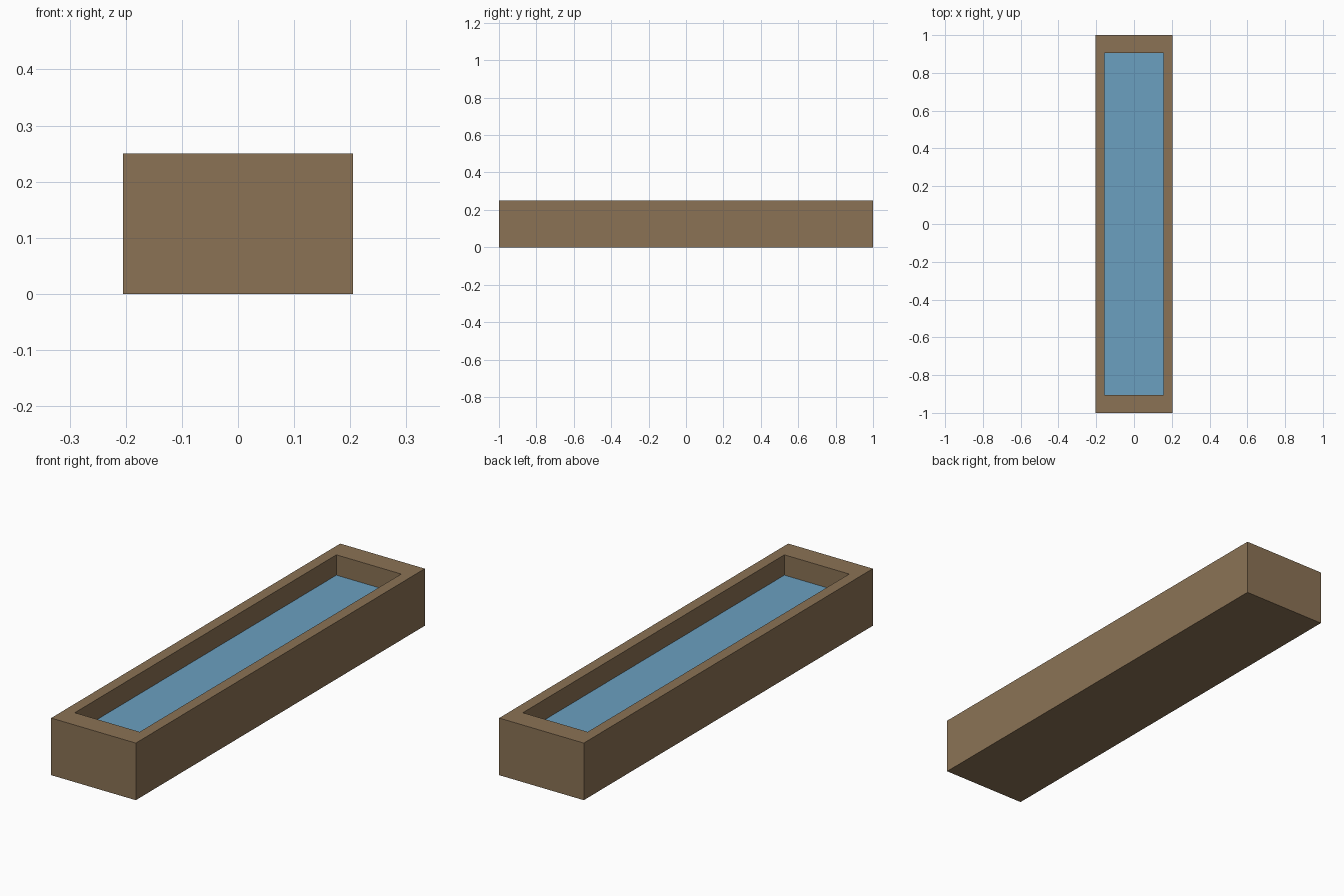
import bpy, bmesh

if "Cube" in bpy.data.objects:
    bpy.data.objects.remove(bpy.data.objects["Cube"])

HX, HY, H = 0.205, 1.0, 0.25      # outer half sizes and height
IX, IY = 0.157, 0.905             # opening half sizes
WATER_Z, FLOOR_Z = 0.161, 0.05


def material(name, rgb):
    m = bpy.data.materials.new(name)
    m.diffuse_color = (*rgb, 1.0)
    m.use_nodes = True
    m.node_tree.nodes["Principled BSDF"].inputs["Base Color"].default_value = m.diffuse_color
    return m


def add_object(name, bm, mat):
    bmesh.ops.recalc_face_normals(bm, faces=bm.faces[:])
    me = bpy.data.meshes.new(name)
    bm.to_mesh(me)
    bm.free()
    me.materials.append(mat)
    ob = bpy.data.objects.new(name, me)
    bpy.context.collection.objects.link(ob)
    return ob


def box(hx, hy, z0, z1):
    bm = bmesh.new()
    bmesh.ops.create_cube(bm, size=1)
    for v in bm.verts:
        v.co = (v.co.x * 2 * hx, v.co.y * 2 * hy, z1 if v.co.z > 0 else z0)
    return bm


wood = material("brown wood", (0.258, 0.171, 0.091))
blue = material("water blue", (0.147, 0.352, 0.527))

# Trough: solid block with the top face inset to a rim and sunk to a floor
bm = box(HX, HY, 0, H)
top = max(bm.faces, key=lambda f: f.calc_center_median().z)
bmesh.ops.inset_individual(bm, faces=[top], thickness=0.02)
for v in top.verts:
    v.co.x = IX if v.co.x > 0 else -IX
    v.co.y = IY if v.co.y > 0 else -IY
floor = bmesh.ops.extrude_discrete_faces(bm, faces=[top])["faces"][0]
for v in floor.verts:
    v.co.z = FLOOR_Z
add_object("trough", bm, wood)

# Water filling the hollow part of the way up
add_object("water", box(IX, IY, FLOOR_Z + 0.002, WATER_Z), blue)
